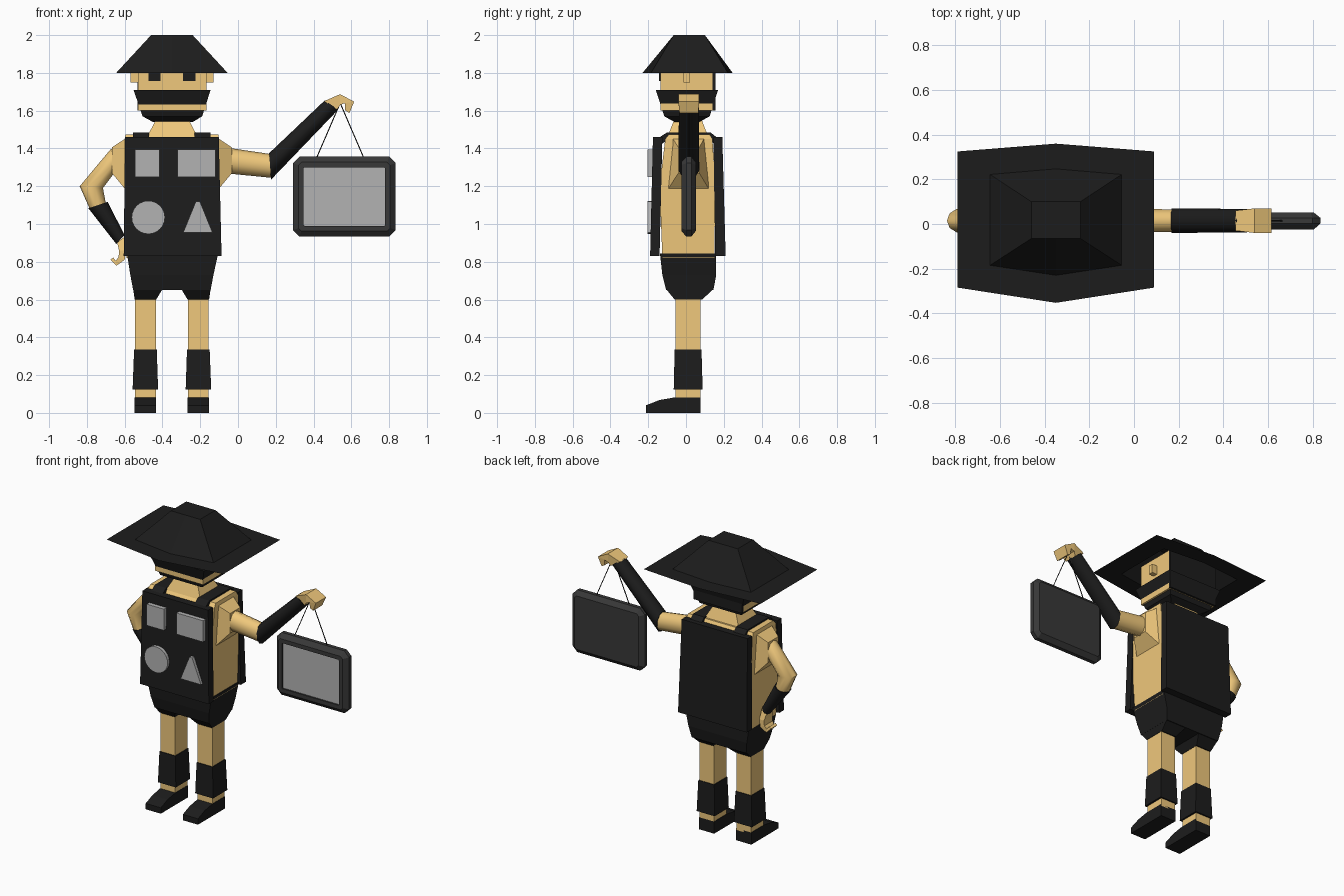
import bpy, bmesh, math
from mathutils import Vector

CX, CY = -0.35, 0.015   # body centre line, arm depth centre


def mat(name, c):
    m = bpy.data.materials.new(name)
    m.diffuse_color = (*c, 1)
    return m


SKIN = mat("skin", (0.87, 0.58, 0.2))
DARK = mat("dark_cloth", (0.012, 0.012, 0.012))
FRAME = mat("frame_grey", (0.04, 0.04, 0.04))
PALE = mat("pale_grey", (0.45, 0.45, 0.45))


def loft(name, rings, m, caps=True, smooth=False):
    """Skin a list of equal-length point rings."""
    bm = bmesh.new()
    vs = [[bm.verts.new(p) for p in r] for r in rings]
    n = len(vs[0])
    for a, b in zip(vs, vs[1:]):
        for i in range(n):
            j = (i + 1) % n
            bm.faces.new((a[i], a[j], b[j], b[i]))
    if caps:
        bm.faces.new(vs[0][::-1])
        bm.faces.new(vs[-1])
    bmesh.ops.recalc_face_normals(bm, faces=bm.faces)
    me = bpy.data.meshes.new(name)
    bm.to_mesh(me)
    bm.free()
    me.materials.append(m)
    ob = bpy.data.objects.new(name, me)
    bpy.context.collection.objects.link(ob)
    if smooth:
        bpy.context.view_layer.objects.active = ob
        ob.select_set(True)
        bpy.ops.object.shade_smooth_by_angle(angle=math.radians(50))
        ob.select_set(False)
    return ob


def rect(x0, x1, y0, y1, z):
    return [(x0, y0, z), (x1, y0, z), (x1, y1, z), (x0, y1, z)]


def box(name, x0, x1, y0, y1, z0, z1, m):
    return loft(name, [rect(x0, x1, y0, y1, z0), rect(x0, x1, y0, y1, z1)], m)


def prism(name, prof, y0, y1, m):
    """Extrude an xz outline along y."""
    return loft(name, [[(x, y, z) for x, z in prof] for y in (y0, y1)], m)


def span(ax, az, bx, bz, hy, n=10):
    """Limb cross-section whose in-plane width runs from point a to point b."""
    c = Vector(((ax + bx) / 2, CY, (az + bz) / 2))
    u = Vector((ax, CY, az)) - c
    if n == 4:
        return [c + u * s + Vector((0, hy * t, 0)) for s, t in ((1, 1), (1, -1), (-1, -1), (-1, 1))]
    return [c + u * math.cos(k * math.tau / n) + Vector((0, hy * math.sin(k * math.tau / n), 0))
            for k in range(n)]


# hat: open crown with a flat sheet brim
def hat_ring(hx, yb, yf, bow_b, bow_f, z):
    return [(CX - hx, yf, z), (CX, yf - bow_f, z), (CX + hx, yf, z),
            (CX + hx, yb, z), (CX, yb + bow_b, z), (CX - hx, yb, z)]


loft("hat_brim", [hat_ring(0.44, 0.325, -0.285, 0.035, 0.068, 1.8),
                  hat_ring(0.295, 0.222, -0.185, 0.025, 0.045, 1.8)], DARK, caps=False)
crown = [hat_ring(0.295, 0.222, -0.185, 0.025, 0.045, 1.8),
         hat_ring(0.11, 0.1, -0.065, 0, 0, 2.0)]
loft("hat_crown", crown, DARK, caps=False)
loft("hat_top", [rect(CX - 0.11, CX + 0.11, -0.065, 0.1, 1.99),
                 rect(CX - 0.11, CX + 0.11, -0.065, 0.1, 2.0)], DARK)

# head, hair, mask, neck
box("head", -0.53, -0.168, -0.135, 0.145, 1.6, 1.87, SKIN)
box("back_hair", -0.532, -0.166, 0.14, 0.155, 1.6, 1.87, DARK)
loft("face_mask", [rect(-0.45, -0.24, -0.06, 0.07, 1.54),
                   rect(-0.505, -0.19, -0.115, 0.125, 1.57),
                   rect(-0.553, -0.145, -0.16, 0.17, 1.71)], DARK)
loft("neck", [rect(-0.485, -0.21, -0.1, 0.12, 1.455),
              rect(-0.43, -0.265, -0.06, 0.08, 1.56)], SKIN)

# torso and shorts
loft("torso", [rect(-0.59, -0.11, -0.125, 0.15, 0.82),
               rect(-0.6, -0.1, -0.14, 0.155, 1.2),
               rect(-0.6, -0.1, -0.11, 0.14, 1.45),
               rect(-0.595, -0.105, -0.09, 0.125, 1.475)], SKIN)
loft("shorts_hips", [rect(-0.555, -0.145, -0.105, 0.145, 0.65),
                     rect(-0.57, -0.13, -0.125, 0.16, 0.73),
                     rect(-0.588, -0.105, -0.138, 0.16, 0.845)], DARK)


# sandwich boards with shoulder straps
def board(name, top, bottom):
    loft(name, [rect(-0.605, -0.087, *bottom, 0.83), rect(-0.598, -0.102, *top, 1.46)], DARK)


board("front_board", (-0.175, -0.125), (-0.19, -0.14))
board("back_board", (0.145, 0.192), (0.155, 0.21))

# paired parts: s = -1 / 1 either side of the body centre
for s, side in ((-1, "right"), (1, "left")):
    def pair(a, b):
        return sorted((CX + s * a, CX + s * b))

    strap = [(-0.17, 1.44), (-0.1, 1.485), (0.13, 1.485), (0.185, 1.44)]
    inner = [(0.17, 1.41), (0.11, 1.455), (-0.08, 1.455), (-0.15, 1.41)]
    loft(side + "_strap", [[(x, y, z) for y, z in strap + inner]
                           for x in pair(0.12, 0.205)], DARK)
    box(side + "_ear", *pair(0.17, 0.22), -0.012, 0.02, 1.75, 1.81, SKIN)
    box(side + "_eye", *pair(0.06, 0.125), -0.142, -0.12, 1.758, 1.83, DARK)
    loft(side + "_shorts_leg", [rect(*pair(0.083, 0.197), -0.06, 0.085, 0.6),
                                rect(*pair(0.05, 0.205), -0.105, 0.145, 0.655)], DARK)
    box(side + "_leg", *pair(0.085, 0.195), -0.055, 0.078, 0.07, 0.62, SKIN)
    loft(side + "_gaiter", [rect(*pair(0.073, 0.208), -0.065, 0.088, 0.125),
                            rect(*pair(0.08, 0.2), -0.06, 0.082, 0.335)], DARK)
    shoe = [(-0.212, 0), (0.078, 0), (0.078, 0.082), (-0.06, 0.082), (-0.14, 0.068), (-0.212, 0.04)]
    loft(side + "_shoe", [[(x, y, z) for y, z in shoe] for x in pair(0.083, 0.197)], DARK)
    loft(side + "_shoulder", [
        [(CX + s * 0.235, y, z) for y, z in ((-0.105, 1.17), (0.13, 1.17), (0.1, 1.46), (-0.075, 1.46))],
        [(CX + s * 0.318, y, z) for y, z in ((-0.04, 1.27), (0.07, 1.27), (0.07, 1.405), (-0.04, 1.405))]],
        SKIN)

# arm on the hip
loft("right_arm", [span(-0.62, 1.42, -0.62, 1.27, 0.06), span(-0.675, 1.395, -0.655, 1.27, 0.058),
                   span(-0.838, 1.2, -0.715, 1.19, 0.055),
                   span(-0.785, 1.08, -0.7, 1.11, 0.05)], SKIN, smooth=True)
loft("right_sleeve", [span(-0.792, 1.083, -0.69, 1.117, 0.055),
                      span(-0.645, 0.895, -0.6, 0.94, 0.045)], DARK, smooth=True)
loft("right_hand", [span(-0.64, 0.905, -0.603, 0.93, 0.03, 4), span(-0.63, 0.86, -0.595, 0.86, 0.045, 4),
                    span(-0.632, 0.825, -0.6, 0.81, 0.045, 4), span(-0.648, 0.805, -0.643, 0.78, 0.04, 4),
                    span(-0.66, 0.822, -0.675, 0.812, 0.035, 4)], SKIN)

# raised arm
loft("left_arm", [span(-0.06, 1.405, -0.06, 1.265, 0.058), span(-0.03, 1.4, -0.03, 1.265, 0.056),
                  span(0.175, 1.37, 0.175, 1.245, 0.053)], SKIN, smooth=True)
loft("left_sleeve", [span(0.165, 1.375, 0.175, 1.235, 0.058),
                     span(0.46, 1.655, 0.53, 1.605, 0.055)], DARK, smooth=True)
loft("left_hand", [span(0.455, 1.65, 0.525, 1.605, 0.045, 4), span(0.54, 1.687, 0.54, 1.63, 0.055, 4),
                   span(0.615, 1.648, 0.565, 1.64, 0.055, 4),
                   span(0.59, 1.588, 0.568, 1.6, 0.05, 4)], SKIN)

# symbols on the front board
prism("square_symbol", [(-0.545, 1.25), (-0.415, 1.25), (-0.415, 1.395), (-0.545, 1.395)], -0.205, -0.17, PALE)
prism("rectangle_symbol", [(-0.32, 1.25), (-0.12, 1.25), (-0.12, 1.395), (-0.32, 1.395)], -0.205, -0.17, PALE)
prism("triangle_symbol", [(-0.29, 0.955), (-0.135, 0.955), (-0.202, 1.12), (-0.223, 1.12)], -0.205, -0.175, PALE)
prism("round_symbol", [(-0.475 + 0.088 * math.cos(k * math.tau / 24), 1.035 + 0.088 * math.sin(k * math.tau / 24))
                       for k in range(24)], -0.205, -0.175, PALE)


# hanging sign: bevelled frame around a recessed panel
def plate(inset, c, y):
    w, h = 0.272 - inset, 0.212 - inset
    pts = [(w, h - c), (w - c, h), (c - w, h), (-w, h - c), (-w, c - h), (c - w, -h), (w - c, -h), (w, c - h)]
    return [(0.563 + x, y, 1.145 + z) for x, z in pts]


loft("sign_frame", [plate(0.03, 0.015, 0.052), plate(0, 0.035, 0.028), plate(0, 0.035, 0.002),
                    plate(0.03, 0.015, -0.025), plate(0.057, 0.004, -0.025),
                    plate(0.057, 0.004, -0.012)], FRAME)
box("sign_panel", 0.348, 0.778, -0.014, 0.0, 0.99, 1.3, PALE)
for s, side in ((-1, "right"), (1, "left")):
    x = 0.541 + s * 0.125
    loft(side + "_cord", [[(x - 0.003, CY - .003, 1.35), (x + 0.003, CY - .003, 1.35), (x, CY + .003, 1.35)],
                          [(0.538, CY - .003, 1.64), (0.544, CY - .003, 1.64), (0.541, CY + .003, 1.64)]], DARK)
